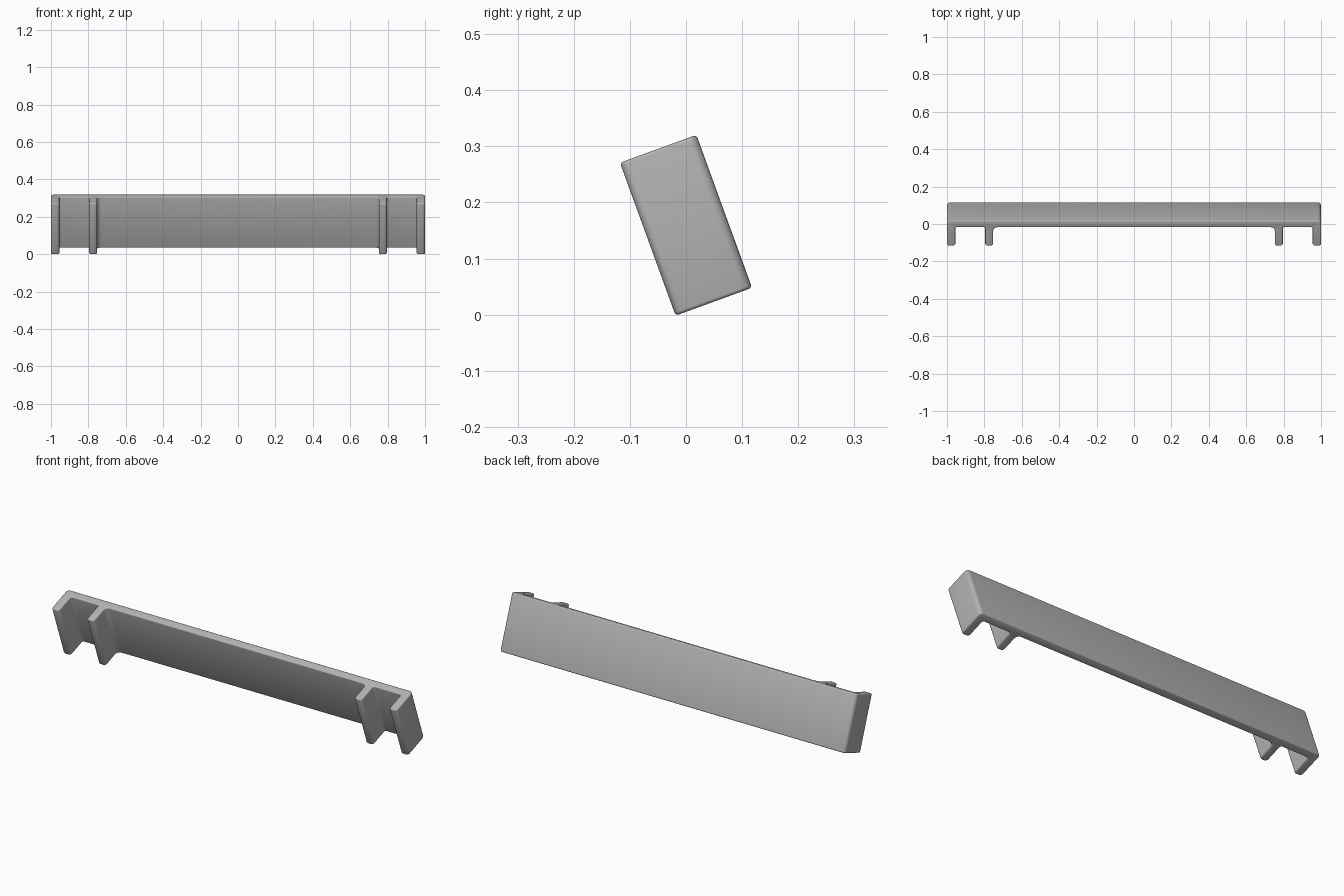
import bpy, bmesh, math
from mathutils import Vector, Matrix

if "Cube" in bpy.data.objects:
    bpy.data.objects.remove(bpy.data.objects["Cube"], do_unlink=True)

DEPTH, HEIGHT, PLATE = 0.145, 0.29, 0.04
TILT = math.radians(20)
FRONT = DEPTH - PLATE          # front face of the back plate
LEG_OUT, LEG_IN = 0.796, 0.753
END_IN = 0.955

# Right half of the cross-section: x, depth, corner radius
half = [
    (LEG_IN, FRONT, 0.022), (LEG_IN, 0, 0.014), (LEG_OUT, 0, 0.014),
    (LEG_OUT, FRONT, 0.008), (END_IN, FRONT, 0.008), (END_IN, 0, 0.014),
    (1, 0, 0.014), (1, DEPTH, 0.018),
]
corners = half + [(-x, y, r) for x, y, r in reversed(half)]


def rounded(points, steps=6):
    """Replace each corner by an arc tangent to its two sides."""
    out = []
    for i, (x, y, r) in enumerate(points):
        p = Vector((x, y))
        a = (Vector(points[i - 1][:2]) - p).normalized() * r
        b = (Vector(points[(i + 1) % len(points)][:2]) - p).normalized() * r
        for k in range(steps + 1):
            t = k / steps * math.pi / 2
            out.append(p + a * (1 - math.sin(t)) + b * (1 - math.cos(t)))
    return out


# Extrude the cross-section upwards
bm = bmesh.new()
face = bm.faces.new([bm.verts.new((p.x, p.y, 0)) for p in rounded(corners)])
top = bmesh.ops.extrude_face_region(bm, geom=[face])["geom"]
bmesh.ops.translate(bm, vec=(0, 0, HEIGHT),
                    verts=[v for v in top if isinstance(v, bmesh.types.BMVert)])
bmesh.ops.recalc_face_normals(bm, faces=bm.faces[:])

# Soften the top and bottom rims
rims = [e for e in bm.edges if abs(e.verts[0].co.z - e.verts[1].co.z) < 1e-5]
bmesh.ops.bevel(bm, geom=rims, offset=0.006, segments=3, profile=0.5,
                affect='EDGES', clamp_overlap=False)

# Lean the bracket forwards, then centre it and rest it on the ground
bm.transform(Matrix.Rotation(TILT, 4, 'X'))
ys = [v.co.y for v in bm.verts]
zs = [v.co.z for v in bm.verts]
bmesh.ops.translate(bm, verts=bm.verts[:],
                    vec=(0, -(min(ys) + max(ys)) / 2, -min(zs)))

mesh = bpy.data.meshes.new("bracket_bar")
bm.to_mesh(mesh)
bm.free()
bar = bpy.data.objects.new("bracket_bar", mesh)
bpy.context.collection.objects.link(bar)

# Plain grey
grey = bpy.data.materials.new("grey")
grey.use_nodes = True
colour = (0.45, 0.45, 0.45, 1)
grey.diffuse_color = colour
grey.node_tree.nodes["Principled BSDF"].inputs["Base Color"].default_value = colour
mesh.materials.append(grey)

bpy.context.view_layer.objects.active = bar
bar.select_set(True)
bpy.ops.object.shade_smooth_by_angle(angle=math.radians(35))
